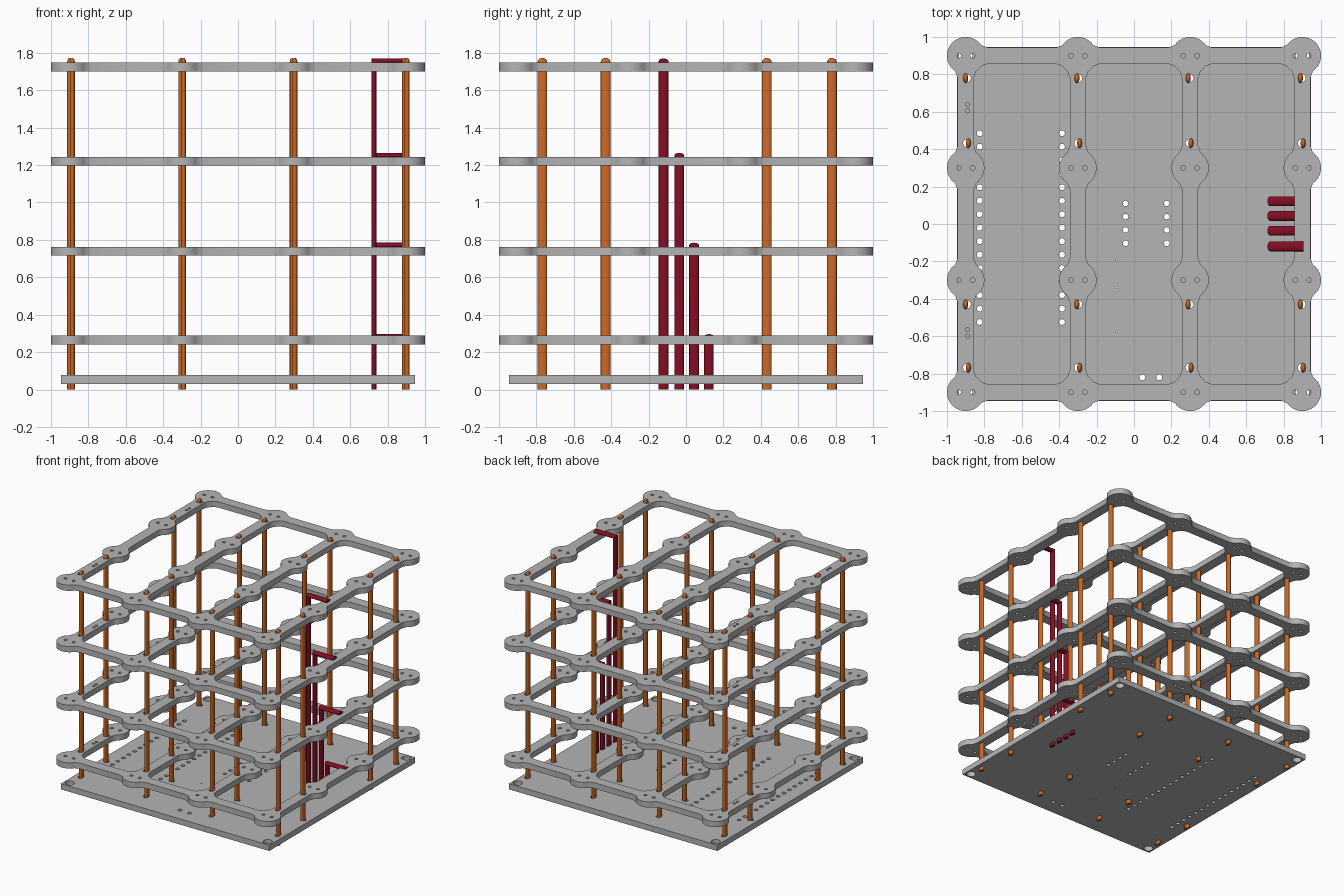
import bpy, bmesh, math

if "Cube" in bpy.data.objects:
    bpy.data.objects.remove(bpy.data.objects["Cube"])

G = (-0.9, -0.3, 0.3, 0.9)      # node grid
R, HALF = 0.1, 0.043            # node radius, half bar width
THICK = 0.047
LAYERS = (0.265, 0.739, 1.22, 1.724)
ROD_ROWS = ((0.78, 0), (0.432, 1), (-0.43, 0), (-0.768, 1))
HOLE_X = (-0.893, -0.298, 0.297, 0.897)


def material(name, rgb):
    m = bpy.data.materials.new(name)
    m.diffuse_color = (*rgb, 1)
    m.use_nodes = True
    m.node_tree.nodes["Principled BSDF"].inputs["Base Color"].default_value = m.diffuse_color
    return m


GREY = material("light grey", (0.46, 0.46, 0.46))
ORANGE = material("copper orange", (0.60, 0.14, 0.018))
RED = material("dark red", (0.24, 0.004, 0.018))


def finish(name, bm, mat):
    me = bpy.data.meshes.new(name)
    bmesh.ops.remove_doubles(bm, verts=bm.verts, dist=0.0002)
    bmesh.ops.recalc_face_normals(bm, faces=bm.faces)
    bm.to_mesh(me)
    bm.free()
    me.shade_smooth()
    me.set_sharp_from_angle(angle=math.radians(35))
    me.materials.clear()
    me.materials.append(mat)
    ob = bpy.data.objects.new(name, me)
    bpy.context.collection.objects.link(ob)
    return ob


def circle(x, y, r, n=16):
    return [(x + r * math.cos(2 * math.pi * i / n),
             y + r * math.sin(2 * math.pi * i / n)) for i in range(n)]


def plate(name, loops, z, mat):
    """Flat plate from an outline and its holes."""
    cu = bpy.data.curves.new(name + "_outline", 'CURVE')
    cu.dimensions = '2D'
    cu.fill_mode = 'BOTH'
    cu.extrude = THICK / 2
    for pts in loops:
        s = cu.splines.new('POLY')
        s.points.add(len(pts) - 1)
        for p, (x, y) in zip(s.points, pts):
            p.co = (x, y, 0, 1)
        s.use_cyclic_u = True
    tmp = bpy.data.objects.new(name + "_tmp", cu)
    bpy.context.collection.objects.link(tmp)
    bpy.context.view_layer.update()
    dg = bpy.context.evaluated_depsgraph_get()
    me = bpy.data.meshes.new_from_object(tmp.evaluated_get(dg))
    bm = bmesh.new()
    bm.from_mesh(me)
    bpy.data.objects.remove(tmp)
    bpy.data.curves.remove(cu)
    bpy.data.meshes.remove(me)
    ob = finish(name, bm, mat)
    ob.location.z = z
    return ob


def walk(nodes):
    """Outline on the right-hand side of a walk along nodes joined by bars."""
    pts = []
    for i, (x, y) in enumerate(nodes):
        px, py = nodes[i - 1]
        nx, ny = nodes[(i + 1) % len(nodes)]
        a = math.atan2(py - y, px - x)
        b = math.atan2(ny - y, nx - x)
        while b <= a + 0.01:
            b += 2 * math.pi
        # bar edge, small blend, node arc, small blend, bar edge
        d, o = math.hypot(0.118, HALF), math.atan2(HALF, 0.118)
        pts.append((x + d * math.cos(a + o), y + d * math.sin(a + o)))
        s, e = a + 0.6, b - 0.6
        n = max(3, round((e - s) / 0.17))
        for k in range(n + 1):
            t = s + (e - s) * k / n
            pts.append((x + R * math.cos(t), y + R * math.sin(t)))
        pts.append((x + d * math.cos(b - o), y + d * math.sin(b - o)))
    return pts


def sweep(name, rings, mat):
    """Skin a list of closed rings and cap both ends."""
    bm = bmesh.new()
    vs = [[bm.verts.new(p) for p in r] for r in rings]
    n = len(vs[0])
    for a, b in zip(vs, vs[1:]):
        for i in range(n):
            bm.faces.new((a[i], a[(i + 1) % n], b[(i + 1) % n], b[i]))
    bm.faces.new(vs[0])
    bm.faces.new(vs[-1])
    return finish(name, bm, mat)


# Lattice frames: outer outline, three openings, screw and rod holes
outer = [(x, -0.9) for x in G] + [(0.9, y) for y in G[1:]]
outer += [(x, 0.9) for x in G[2::-1]] + [(-0.9, 0.3), (-0.9, -0.3)]
frame = [walk(outer)]
for xa, xb in zip(G, G[1:]):
    frame.append(walk([(xa, y) for y in G] + [(xb, y) for y in reversed(G)]))
for x in G:
    for y in G:
        frame += [circle(x - 0.037, y, 0.013, 12), circle(x + 0.037, y, 0.013, 12)]
rod_holes = [circle(x, y, 0.021) for x in HOLE_X for y, _ in ROD_ROWS]
frame += rod_holes
frame += [circle(-0.89, y, 0.011, 12) for y in (0.64, 0.605, -0.565, -0.6)]
for i, z in enumerate(LAYERS):
    plate(f"lattice_frame_{i + 1}", frame, z, GREY)

# Base plate with corner, wiring and rod holes
S = 0.947
base = [[(-S, -S), (S, -S), (S, S), (-S, S)]] + rod_holes
base += [circle(sx * 0.9, sy * 0.9, 0.036, 20) for sx in (-1, 1) for sy in (-1, 1)]
base += [circle(x, 0.485 - 0.0721 * i, 0.016, 12) for x in (-0.825, -0.385) for i in range(15)]
base += [circle(x, 0.11 - 0.071 * i, 0.015, 12) for x in (-0.045, 0.175) for i in range(4)]
base += [circle(x, -0.82, 0.016, 12) for x in (0.045, 0.135)]
base += [circle(-0.093, y, 0.005, 8) for y in (-0.19, -0.34, -0.575)]
plate("base_plate", base, 0.053, GREY)

# Orange upright rods with rounded tops
oval = circle(0, 0, 1, 20)
TA, TB = 0.0135, 0.026
for i, hx in enumerate(HOLE_X):
    for j, (y, side) in enumerate(ROD_ROWS):
        x = hx + (0.007 if side else -0.007)
        levels = [(0, 1), (1.75, 1)]
        levels += [(1.75 + 0.023 * math.sin(t), math.cos(t)) for t in (0.4, 0.8, 1.15, 1.4)]
        sweep(f"upright_rod_{i + 1}_{j + 1}",
              [[(x + TA * s * c, y + TB * s * d, z) for c, d in oval] for z, s in levels],
              ORANGE)

# Red bent leads, one up to each frame
for i, (y, top) in enumerate(((0.122, 0.296), (0.043, 0.785), (-0.036, 1.265), (-0.12, 1.77))):
    zc = top - TA
    sweep(f"bent_lead_{i + 1}", [
        [(0.727 + TA * c, y + TB * d, 0) for c, d in oval],
        [(0.727 + TA * c, y + TB * d, zc - TA * c) for c, d in oval],
        [(0.905, y + TB * d, zc - TA * c) for c, d in oval]], RED)
